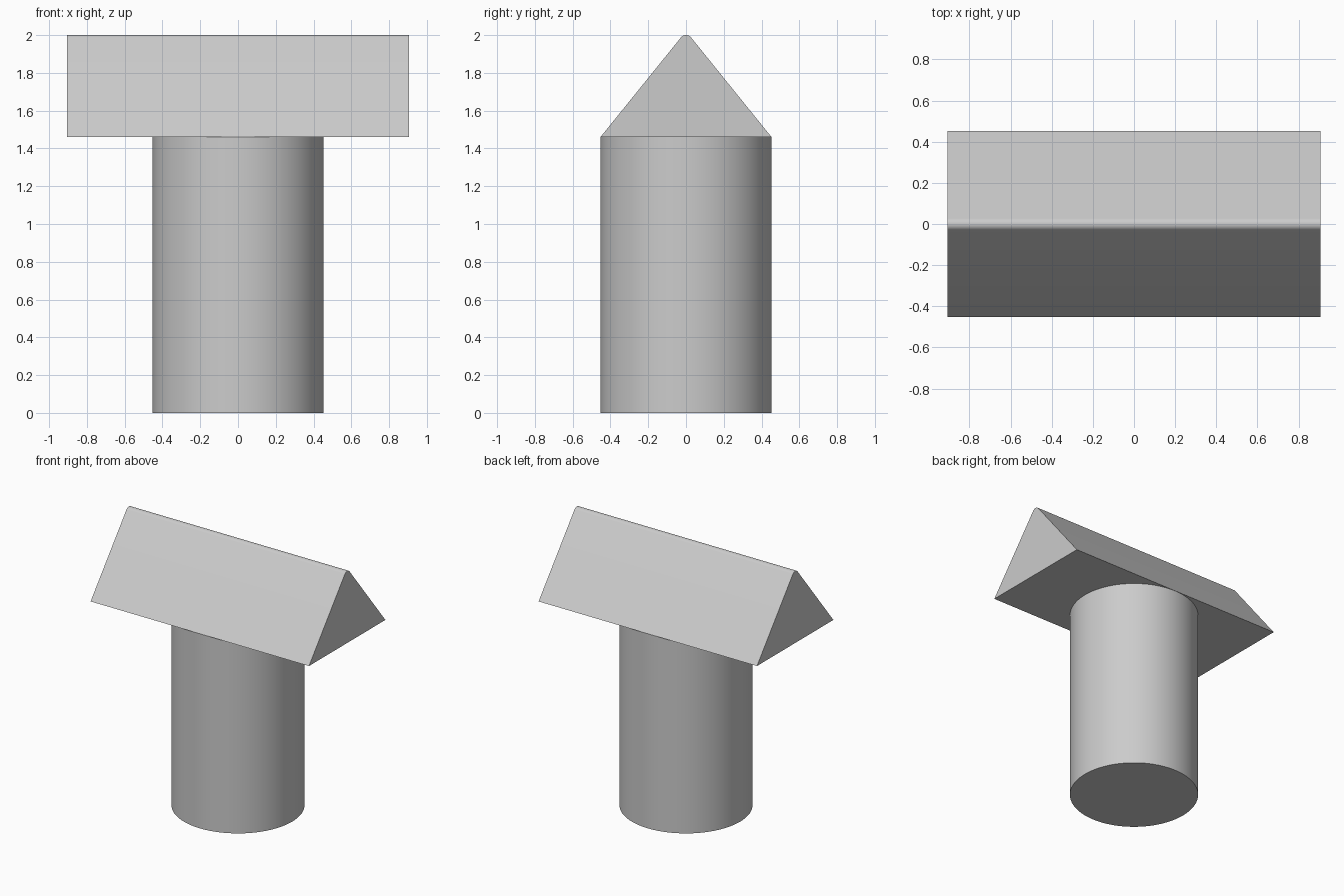
import bpy, bmesh, math

if "Cube" in bpy.data.objects:
    bpy.data.objects.remove(bpy.data.objects["Cube"])

BASE_Z, TOP_Z = 1.46, 2.0
HALF_LEN, HALF_W = 0.906, 0.453
RIDGE_R = 0.035          # rounding radius of the ridge


def finish(bm, name, smooth_angle):
    bmesh.ops.recalc_face_normals(bm, faces=bm.faces)
    mesh = bpy.data.meshes.new(name)
    bm.to_mesh(mesh)
    bm.free()
    obj = bpy.data.objects.new(name, mesh)
    bpy.context.collection.objects.link(obj)
    bpy.ops.object.select_all(action='DESELECT')
    obj.select_set(True)
    bpy.context.view_layer.objects.active = obj
    bpy.ops.object.shade_smooth_by_angle(angle=math.radians(smooth_angle))
    return obj


# Round column
bm = bmesh.new()
bmesh.ops.create_cone(bm, cap_ends=True, segments=96, radius1=0.452,
                      radius2=0.452, depth=BASE_Z)
bmesh.ops.translate(bm, verts=bm.verts, vec=(0, 0, BASE_Z / 2))
finish(bm, "column", 30)

# Triangular prism with a rounded ridge: tangent arc between two slopes
cz = TOP_Z - RIDGE_R
dz = cz - BASE_Z
slope = math.atan2(dz, HALF_W) + math.asin(RIDGE_R / math.hypot(HALF_W, dz))
steps = 12
profile = [(-HALF_W, BASE_Z), (HALF_W, BASE_Z)]
for i in range(steps + 1):
    a = slope * (1 - 2 * i / steps)
    profile.append((RIDGE_R * math.sin(a), cz + RIDGE_R * math.cos(a)))

bm = bmesh.new()
end = bm.faces.new([bm.verts.new((-HALF_LEN, y, z)) for y, z in profile])
ext = bmesh.ops.extrude_face_region(bm, geom=[end], use_keep_orig=True)
moved = [g for g in ext["geom"] if isinstance(g, bmesh.types.BMVert)]
bmesh.ops.translate(bm, verts=moved, vec=(2 * HALF_LEN, 0, 0))
finish(bm, "prism_top", 30)
